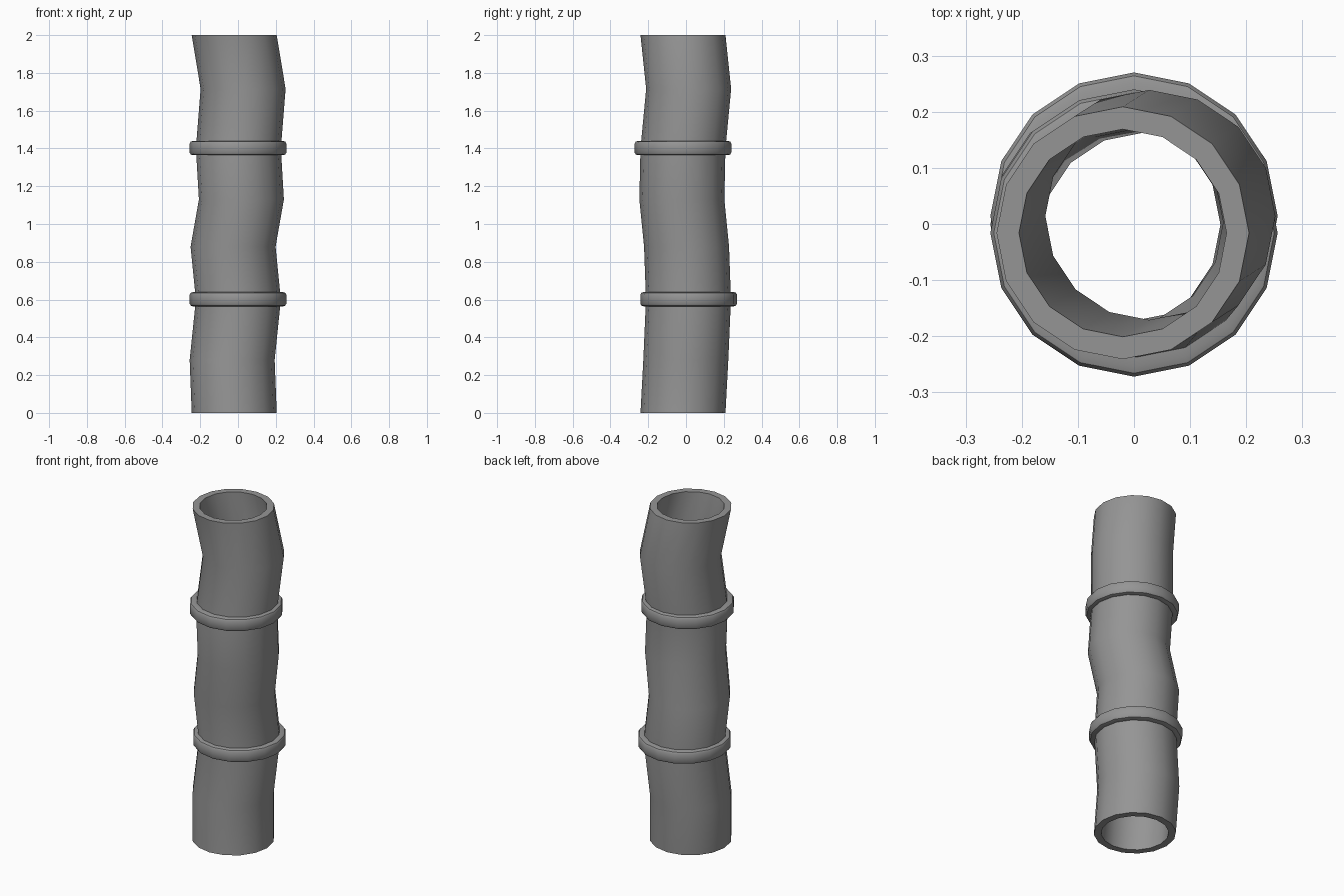
import bpy, bmesh, math

if "Cube" in bpy.data.objects:
    bpy.data.objects.remove(bpy.data.objects["Cube"])

SIDES = 16

# Dark grey finish shared by all parts
grey = bpy.data.materials.new("dark_grey")
grey.diffuse_color = (0.3, 0.3, 0.3, 1)
grey.use_nodes = True
grey.node_tree.nodes["Principled BSDF"].inputs["Base Color"].default_value = grey.diffuse_color


def lathe_loops(name, loops):
    """Bridge horizontal circles (x, y, z, radius) into a closed hollow solid."""
    bm = bmesh.new()
    rings = []
    for x, y, z, r in loops:
        rings.append([bm.verts.new((x + r * math.cos(2 * math.pi * i / SIDES),
                                    y + r * math.sin(2 * math.pi * i / SIDES), z))
                      for i in range(SIDES)])
    for a, b in zip(rings, rings[1:] + rings[:1]):
        for i in range(SIDES):
            j = (i + 1) % SIDES
            bm.faces.new((a[i], a[j], b[j], b[i]))
    bmesh.ops.recalc_face_normals(bm, faces=bm.faces)
    mesh = bpy.data.meshes.new(name)
    bm.to_mesh(mesh)
    bm.free()
    mesh.materials.append(grey)
    ob = bpy.data.objects.new(name, mesh)
    bpy.context.collection.objects.link(ob)
    bpy.ops.object.select_all(action='DESELECT')
    ob.select_set(True)
    bpy.context.view_layer.objects.active = ob
    bpy.ops.object.shade_smooth_by_angle(angle=math.radians(35))
    return ob


# Crooked hollow pipe: centre line swept with an outer and inner wall
path = [(-0.02, -0.016, 0), (-0.031, -0.001, 0.28), (0.002, 0.013, 0.6),
        (-0.026, 0.003, 0.88), (0.018, -0.022, 1.13), (0.002, -0.016, 1.4),
        (0.027, 0.014, 1.715), (-0.02, -0.016, 2)]
R_OUT, R_IN = 0.225, 0.185
lathe_loops("pipe", [(*p, R_OUT) for p in path] + [(*p, R_IN) for p in reversed(path)])

# Joint collars with bevelled outer edges
profile = [(0.21, -0.038), (0.238, -0.038), (0.25, -0.034), (0.256, -0.024),
           (0.256, 0.024), (0.25, 0.034), (0.238, 0.038), (0.21, 0.038)]
for name, x, y, z in (("lower_collar", 0, 0.014, 0.602), ("upper_collar", 0, -0.016, 1.402)):
    lathe_loops(name, [(x, y, z + dz, r) for r, dz in profile])
